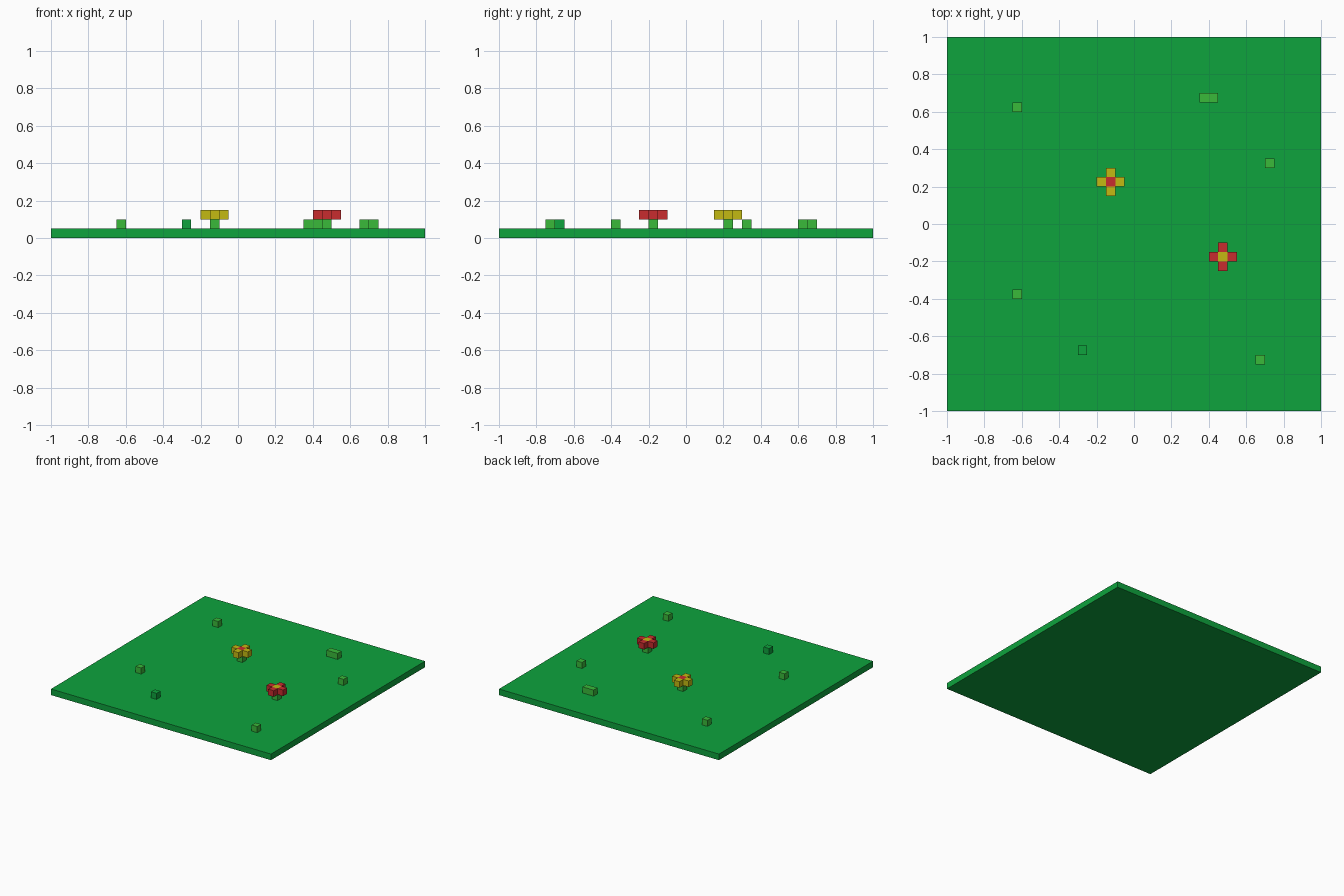
import bpy

cube = bpy.data.objects.get("Cube")
if cube:
    bpy.data.objects.remove(cube, do_unlink=True)

V = 0.05  # block size


def material(name, rgb):
    lin = [((c / 255 + 0.055) / 1.055) ** 2.4 for c in rgb]
    mat = bpy.data.materials.new(name)
    mat.use_nodes = True
    mat.diffuse_color = (*lin, 1)
    mat.node_tree.nodes["Principled BSDF"].inputs["Base Color"].default_value = (*lin, 1)
    return mat


GRASS = material("grass green", (14, 163, 61))
LEAF = material("light green", (58, 186, 58))
RED = material("red", (200, 44, 46))
YELLOW = material("yellow", (196, 186, 18))


def box(name, center, size, mat):
    bpy.ops.mesh.primitive_cube_add(size=1, location=center)
    ob = bpy.context.object
    ob.name = name
    ob.scale = size
    bpy.ops.object.transform_apply(location=False, rotation=False, scale=True)
    ob.data.materials.append(mat)
    return ob


def flower(name, x, y, petal_mat, centre_mat):
    box(name + "_stem", (x, y, 1.5 * V), (V, V, V), LEAF)
    box(name + "_centre", (x, y, 2.5 * V), (V, V, V), centre_mat)
    for i, (dx, dy) in enumerate(((1, 0), (0, 1), (-1, 0), (0, -1))):
        box(f"{name}_petal_{i + 1}", (x + dx * V, y + dy * V, 2.5 * V), (V, V, V), petal_mat)


# Ground slab
box("ground", (0, 0, V / 2), (2, 2, V), GRASS)

# Grass tufts, the first one two blocks wide
box("wide_tuft", (0.40, 0.675, 1.5 * V), (2 * V, V, V), LEAF)
for i, (x, y) in enumerate(((-0.625, 0.625), (0.725, 0.325), (-0.625, -0.375), (0.675, -0.725))):
    box(f"tuft_{i + 1}", (x, y, 1.5 * V), (V, V, V), LEAF)
box("dark_tuft", (-0.275, -0.675, 1.5 * V), (V, V, V), GRASS)

# Flowers
flower("yellow_flower", -0.125, 0.225, YELLOW, RED)
flower("red_flower", 0.475, -0.175, RED, YELLOW)
